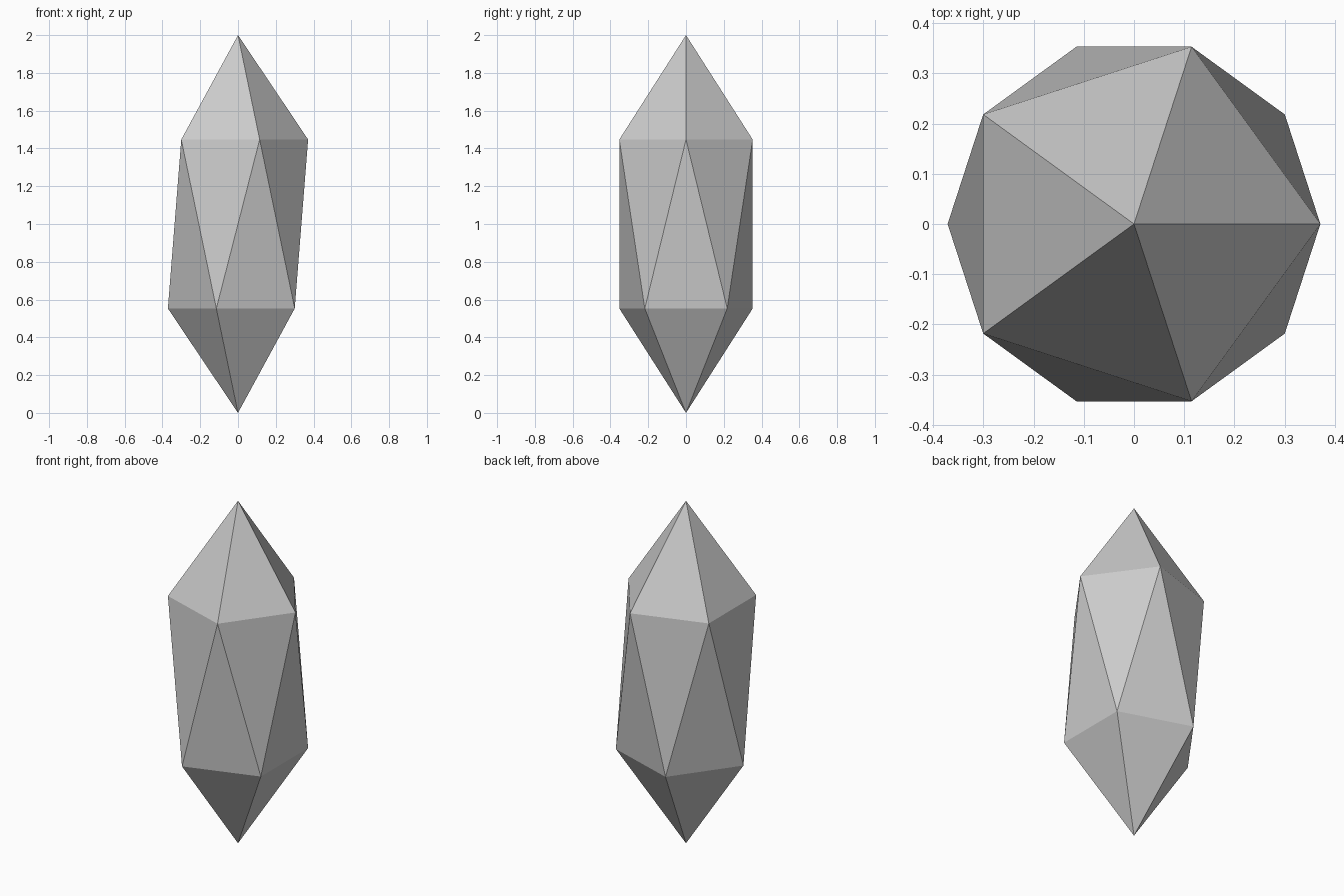
import bpy

if "Cube" in bpy.data.objects:
    bpy.data.objects.remove(bpy.data.objects["Cube"])

# Faceted crystal: a 20-sided icosphere stretched along z
bpy.ops.mesh.primitive_ico_sphere_add(subdivisions=1, radius=1, location=(0, 0, 1))
crystal = bpy.context.object
crystal.name = "crystal"
crystal.scale = (0.415, 0.415, 1.0)
bpy.ops.object.transform_apply(location=False, rotation=False, scale=True)
bpy.ops.object.shade_flat()
